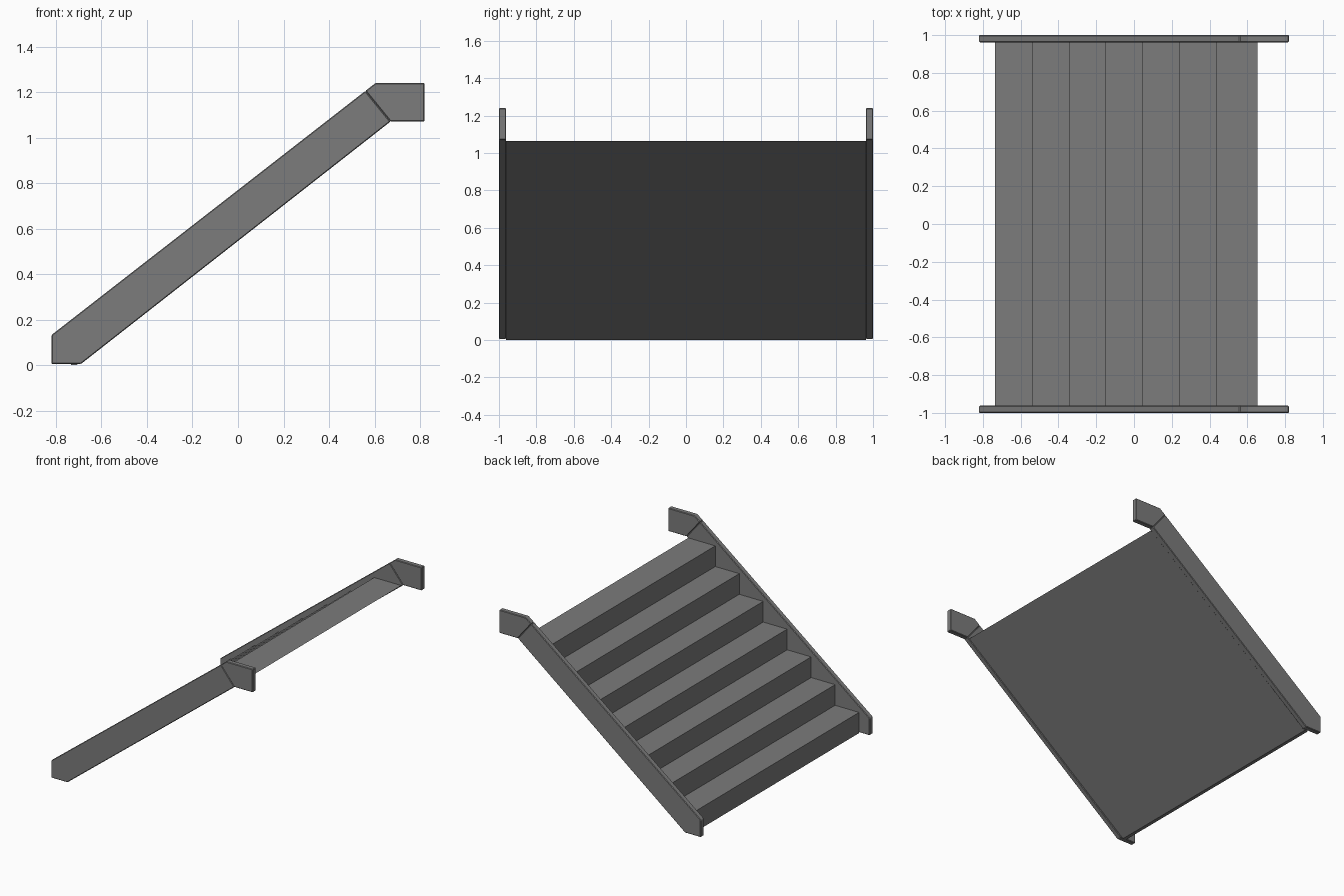
import bpy
import bmesh

cube = bpy.data.objects.get("Cube")
if cube:
    bpy.data.objects.remove(cube, do_unlink=True)

STEPS = 7
RISE, RUN = 0.152, 0.195
FIRST_X = -0.735
HALF_WIDTH = 1.0
SIDE = 0.038          # thickness of a side board

grey = bpy.data.materials.new("Dark Grey")
grey.use_nodes = True
colour = (0.2, 0.2, 0.2, 1)
grey.diffuse_color = colour
grey.node_tree.nodes["Principled BSDF"].inputs["Base Color"].default_value = colour


def extrude_profile(name, profile, y0, y1, bevel=0):
    """Extrude an (x, z) outline from y0 to y1."""
    bm = bmesh.new()
    face = bm.faces.new([bm.verts.new((x, y0, z)) for x, z in profile])
    new = bmesh.ops.extrude_face_region(bm, geom=[face])["geom"]
    verts = [v for v in new if isinstance(v, bmesh.types.BMVert)]
    bmesh.ops.translate(bm, vec=(0, y1 - y0, 0), verts=verts)
    bmesh.ops.recalc_face_normals(bm, faces=bm.faces)
    if bevel:
        bmesh.ops.bevel(bm, geom=bm.edges[:], offset=bevel, segments=1,
                        affect="EDGES")
    mesh = bpy.data.meshes.new(name)
    bm.to_mesh(mesh)
    bm.free()
    mesh.materials.append(grey)
    obj = bpy.data.objects.new(name, mesh)
    bpy.context.collection.objects.link(obj)
    return obj


# Solid steps with a flush sloping underside
inner = HALF_WIDTH - SIDE
for i in range(STEPS):
    x, z = FIRST_X + i * RUN, i * RISE
    extrude_profile(f"step_{i + 1}",
                    [(x, z), (x + 0.025, z), (x + RUN + 0.025, z + RISE),
                     (x, z + RISE)], -inner, inner)

# Sloping side boards and their level top ends
board = [(-0.82, 0.005), (-0.69, 0.005), (0.67, 1.07), (0.56, 1.205),
         (-0.775, 0.167), (-0.82, 0.132)]
top_end = [(0.67, 1.07), (0.82, 1.07), (0.82, 1.24), (0.605, 1.24),
           (0.56, 1.205)]
for side, y in (("front", -HALF_WIDTH), ("back", inner)):
    extrude_profile(f"{side}_side_board", board, y, y + SIDE, 0.004)
    extrude_profile(f"{side}_top_end", top_end, y, y + SIDE, 0.004)
